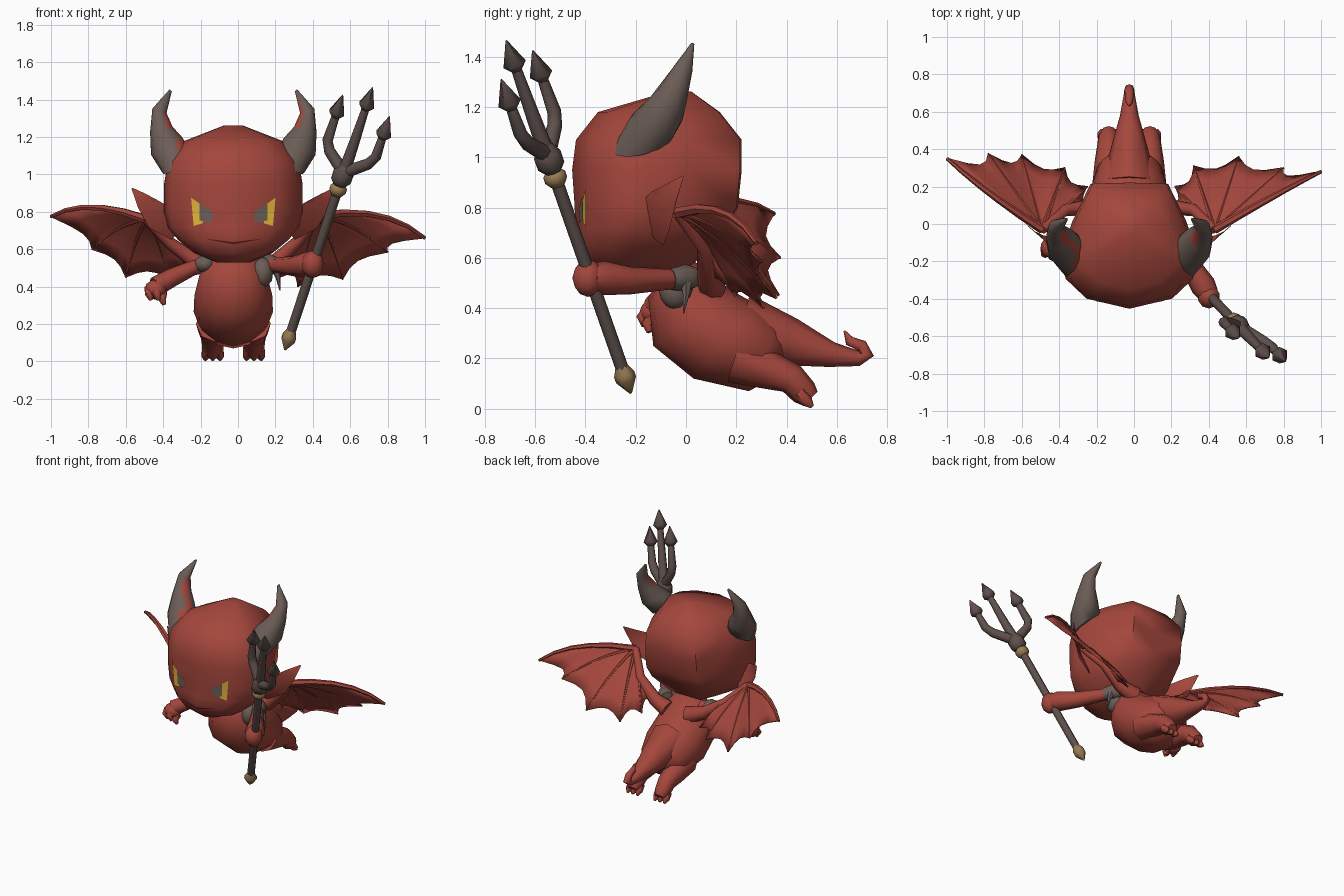
import bpy, bmesh, math
from mathutils import Vector, Matrix
from mathutils.bvhtree import BVHTree

if "Cube" in bpy.data.objects:
    bpy.data.objects.remove(bpy.data.objects["Cube"])

MID = -0.025          # centre line of head and body
SIDES = ((1, "left"), (-1, "right"))
made = []


def material(name, rgb):
    m = bpy.data.materials.new(name)
    m.use_nodes = True
    m.diffuse_color = (*rgb, 1)
    m.node_tree.nodes["Principled BSDF"].inputs["Base Color"].default_value = (*rgb, 1)
    return m


RED = material("red skin", (0.37, 0.062, 0.045))
GREY = material("horn grey", (0.15, 0.11, 0.094))
DARK = material("dark metal", (0.112, 0.08, 0.071))
GOLD = material("dull gold", (0.32, 0.20, 0.09))
YELLOW = material("eye yellow", (0.75, 0.45, 0.04))
MOUTH = material("mouth dark red", (0.13, 0.018, 0.014))


def finish(name, bm, *mats, rule=None):
    bmesh.ops.recalc_face_normals(bm, faces=bm.faces[:])
    if rule:
        for f in bm.faces:
            f.material_index = int(rule(f))
    me = bpy.data.meshes.new(name)
    bm.to_mesh(me)
    bm.free()
    ob = bpy.data.objects.new(name, me)
    bpy.context.collection.objects.link(ob)
    for m in mats:
        me.materials.append(m)
    made.append(ob)
    return ob


def skin(name, loops, *mats, rule=None):
    """Join a list of closed point loops and cap both ends."""
    bm = bmesh.new()
    rings = [[bm.verts.new(p) for p in loop] for loop in loops]
    n = len(rings[0])
    for a, b in zip(rings, rings[1:]):
        for i in range(n):
            j = (i + 1) % n
            bm.faces.new((a[i], a[j], b[j], b[i]))
    bm.faces.new(rings[0])
    bm.faces.new(rings[-1])
    bmesh.ops.triangulate(bm, faces=bm.faces[:])
    return finish(name, bm, *mats, rule=rule)


def oval(c, u, v, n):
    c, u, v = Vector(c), Vector(u), Vector(v)
    return [c + u * math.cos(math.tau * i / n) + v * math.sin(math.tau * i / n) for i in range(n)]


def tube(name, path, radii, mat, n=8):
    pts = [Vector(p) for p in path]
    whole = pts[-1] - pts[0]
    ref = Vector((0, 0, 0))
    ref[min(range(3), key=lambda k: abs(whole[k]))] = 1
    loops = []
    for i, (p, r) in enumerate(zip(pts, radii)):
        t = (pts[min(i + 1, len(pts) - 1)] - pts[max(i - 1, 0)]).normalized()
        u = t.cross(ref).normalized()
        loops.append(oval(p, u * r, t.cross(u) * r, n))
    return skin(name, loops, mat)


def blob(name, c, size, mat):
    bm = bmesh.new()
    bmesh.ops.create_icosphere(bm, subdivisions=2, radius=1,
                               matrix=Matrix.Translation(c) @ Matrix.Diagonal((*size, 1)))
    return finish(name, bm, mat)


def at(s, p):
    """Side-local point to model point."""
    return Vector((MID + s * p[0], p[1], p[2]))


def flip(s, v):
    return Vector((s * v[0], v[1], v[2]))


# Head: one angular outline scaled through stacked levels (z, half width, front, back)
half = [(0, -.012), (.62, .07), (.92, .23), (1, .42), (.82, .7), (.56, 1), (0, 1.01)]
outline = half + [(-x, y) for x, y in half[-2:0:-1]]
levels = [(.53, .09, -.34, -.05), (.58, .21, -.41, .03), (.65, .295, -.44, .09),
          (.715, .35, -.435, .15), (.80, .37, -.435, .2), (.95, .37, -.445, .215),
          (1.07, .35, -.43, .215), (1.18, .26, -.345, .13), (1.262, .05, -.07, .02)]
head = skin("head", [[(MID + x * w, f + y * (b - f), z) for x, y in outline]
                     for z, w, f, b in levels], RED)
bm = bmesh.new()
bm.from_mesh(head.data)
surface = BVHTree.FromBMesh(bm)
bm.free()


def face_plate(name, s, corners, mat, lift):
    """Thin four-cornered plate that follows the face."""
    a, b, c, d = [Vector((x, z)) for x, z in corners]
    n = 6
    bm = bmesh.new()
    grid = []
    for i in range(n + 1):
        row = []
        for j in range(n + 1):
            q = a.lerp(b, i / n).lerp(d.lerp(c, i / n), j / n)
            x = MID + s * q.x
            hit = surface.ray_cast(Vector((x, -2, q.y)), Vector((0, 1, 0)))[0]
            row.append(bm.verts.new((x, hit.y - lift, q.y)))
        grid.append(row)
    for i in range(n):
        for j in range(n):
            bm.faces.new((grid[i][j], grid[i + 1][j], grid[i + 1][j + 1], grid[i][j + 1]))
    ob = finish(name, bm, mat)
    for p in ob.data.polygons:   # keep the plate facing forward
        if p.normal.y > 0:
            p.flip()


for s, side in SIDES:
    face_plate(side + "_eye", s, [(.14, .815), (.226, .876), (.212, .725), (.165, .738)], YELLOW, .004)
    face_plate(side + "_iris", s, [(.104, .797), (.182, .846), (.182, .755), (.122, .738)], GREY, .008)
    face_plate(side + "_mouth", s, [(0, .638), (.14, .656), (.14, .652), (0, .626)], MOUTH, .004)

    # Horns, with a red patch on the inner face, higher on the left one
    horn = [((.305, -.17, 1.06), (0, .125, .03), (.075, 0, -.05)),
            ((.355, -.12, 1.15), (0, .107, 0), (.085, 0, -.045)),
            ((.385, -.068, 1.24), (0, .074, 0), (.06, 0, -.015)),
            ((.395, -.02, 1.34), (0, .045, 0), (.038, 0, .012)),
            ((.335, .025, 1.45), (0, .008, 0), (.006, 0, .005))]
    low, high = (1.25, 1.4) if s > 0 else (1.1, 1.34)
    skin(side + "_horn", [oval(at(s, c), u, flip(s, v), 12) for c, u, v in horn], GREY, RED,
         rule=lambda f: f.normal.x * s < -.45 and f.normal.y < -.12
         and low < f.calc_center_median().z < high)

    # Pointed ears
    ear = [((.33, -.135, .735), (0, -.045, .085), (.03, .03, 0)),
           ((.43, -.10, .79), (-.02, -.035, .075), (.02, .02, 0)),
           ((.49, -.055, .86), (-.02, -.015, .037), (.012, .012, 0)),
           ((.54, -.012, .925), (-.003, 0, .003), (.003, .003, 0))]
    skin(side + "_ear", [oval(at(s, c), flip(s, u), flip(s, v), 8) for c, u, v in ear], RED)

    # Legs stretched backwards, with three toes each
    tube(side + "_leg", [at(s, p) for p in ((.10, .2, .2), (.11, .34, .15), (.11, .42, .12),
                                           (.11, .47, .065), (.11, .495, .04))],
         (.10, .075, .062, .055, .04), RED)
    for k in (-1, 0, 1):
        tube(side + "_toe", [at(s, (.11 + .03 * k, .455, .065)), at(s, (.11 + .038 * k, .48, .03)),
                             at(s, (.11 + .04 * k, .503, .008))], (.032, .025, .008), RED, 6)

# Grey shoulder guards, the left one with an arm cuff and a thorn
blob("left_shoulder_guard", (.132, -.04, .475), (.058, .07, .083), GREY)
tube("left_arm_cuff", [(.13, .035, .525), (.17, .0, .52), (.205, -.06, .515)], (.04, .055, .042), GREY)
tube("left_shoulder_thorn", [(.19, .0, .52), (.215, .0, .45), (.224, -.01, .38)], (.03, .014, .003), GREY, 6)
blob("right_shoulder_guard", (-.18, -.02, .52), (.06, .075, .048), GREY)

# Body: slanted sections given by belly point, back point and half width
sections = [((-.08, .57), (.03, .59), .10), ((-.15, .44), (.1, .53), .175),
            ((-.13, .25), (.2, .46), .208), ((.03, .12), (.29, .41), .212),
            ((.25, .07), (.37, .34), .17), ((.36, .13), (.42, .28), .07)]
loops = []
for (y1, z1), (y2, z2), w in sections:
    loops.append(oval((MID, (y1 + y2) / 2, (z1 + z2) / 2), (w, 0, 0),
                      (0, (y2 - y1) / 2, (z2 - z1) / 2), 12))
skin("body", loops, RED)

# Tail with a hooked tip
tail = [(.22, .31), (.42, .265), (.58, .215), (.69, .2), (.722, .215), (.70, .25), (.65, .27), (.63, .31)]
tube("tail", [(MID, y, z) for y, z in tail], (.15, .095, .05, .03, .026, .024, .02, .004), RED)

# Arms and hands
tube("left_arm", [(.13, .02, .525), (.2, -.06, .515), (.30, -.22, .51), (.37, -.33, .52), (.40, -.38, .52)],
     (.035, .04, .055, .068, .055), RED)
blob("left_hand", (.40, -.39, .52), (.06, .062, .075), RED)
tube("right_arm", [(-.12, .02, .53), (-.24, -.03, .50), (-.35, -.08, .45), (-.44, -.12, .40)],
     (.045, .04, .05, .055), RED)
blob("right_hand", (-.44, -.125, .385), (.06, .06, .055), RED)
for x, y, z in ((-.475, -.16, .33), (-.435, -.175, .33), (-.405, -.155, .305)):
    tube("right_finger", [(x, y + .03, z + .06), (x, y, z + .03), (x + .01, y + .01, z)],
         (.028, .024, .012), RED, 6)


# Wings: a fan of bent fingers from the elbow, with scalloped skin between them
def wing(side, root, elbow, crest, tips):
    root, elbow, crest = Vector(root), Vector(elbow), Vector(crest)
    steps = 5
    ends = [Vector(p) for p in tips] + [root]
    fingers = []
    for k, end in enumerate(ends):
        middle = (elbow + end) / 2
        bend = crest * 2 - middle if k == 0 else middle + Vector((0, 0, .07))
        if end == root:
            bend = middle + Vector((0, .1, -.04))
        fingers.append([elbow * (1 - t) ** 2 + bend * 2 * t * (1 - t) + end * t * t
                        for t in (i / steps for i in range(steps + 1))])
    rows = [fingers[0]]
    for a, b in zip(fingers, fingers[1:]):
        for w in (.25, .5, .75):
            arch = 4 * w * (1 - w) / steps
            rows.append([p.lerp(q, w).lerp(elbow, .16 * arch * i) + Vector((0, .015, -.015)) * arch * i
                         for i, (p, q) in enumerate(zip(a, b))])
        rows.append(b)
    bm = bmesh.new()
    grid = [[bm.verts.new(p) for p in row] for row in rows]
    for a, b in zip(grid, grid[1:]):
        for i in range(steps):
            bm.faces.new((a[i], a[i + 1], b[i + 1], b[i]))
    bmesh.ops.remove_doubles(bm, verts=bm.verts[:], dist=.0005)
    skin_ob = finish(side + "_wing_skin", bm, RED)
    thick = skin_ob.modifiers.new("thickness", "SOLIDIFY")
    thick.thickness, thick.offset = .01, 0
    for k, f in enumerate(fingers[:-1]):
        r = .024 if k == 0 else .014
        tube(side + "_wing_finger", f, [r * (1 - .12 * i) for i in range(steps + 1)], RED, 6)
    tube(side + "_wing_arm", [(root.x * .4, .1, .48), root, root.lerp(elbow, .55) + Vector((0, .05, -.02)),
                              elbow], (.06, .045, .032, .026), RED)


wing("left", (.19, .09, .52), (.43, -.03, .78), (.75, .15, .78),
     [(1.0, .28, .66), (.80, .30, .585), (.56, .36, .44), (.32, .31, .40), (.22, .20, .45)])
wing("right", (-.22, .09, .53), (-.49, -.03, .76), (-.78, .17, .825),
     [(-1.0, .35, .775), (-.78, .375, .60), (-.60, .37, .45), (-.37, .30, .45), (-.25, .20, .47)])

# Trident
butt, collar, tip = Vector((.27, -.24, .12)), Vector((.535, -.52, .92)), Vector((.72, -.715, 1.465))
d = (tip - butt).normalized()
tube("trident_shaft", [butt, collar], (.026, .026), DARK)
tube("trident_butt", [butt + d * k for k in (-.065, -.005, .02, .055)], (.005, .042, .042, .025), GOLD, 6)
tube("trident_collar", [collar + d * k for k in (-.035, -.012, .014, .03)], (.03, .046, .046, .03), GOLD)
hub = collar + d * .10
tube("trident_hub", [collar + d * k for k in (.02, .05, .10, .15)], (.03, .055, .056, .028), DARK)
for name, end, length in (("inner", (.56, -.61, 1.425), .30), ("middle", tip, .36), ("outer", (.81, -.735, 1.31), .27)):
    end = Vector(end)
    elbow = end - d * length
    tube(name + "_prong", [hub, hub.lerp(elbow, .8), elbow + d * .03, end - d * .10],
         (.034, .03, .028, .02), DARK)
    tube(name + "_prong_point", [end - d * k for k in (.135, .105, 0)], (.02, .047, .003), DARK, 6)

# Smooth shading with crisp edges
bpy.ops.object.select_all(action="DESELECT")
for ob in made:
    ob.select_set(True)
bpy.context.view_layer.objects.active = head
bpy.ops.object.shade_smooth_by_angle(angle=math.radians(58))
